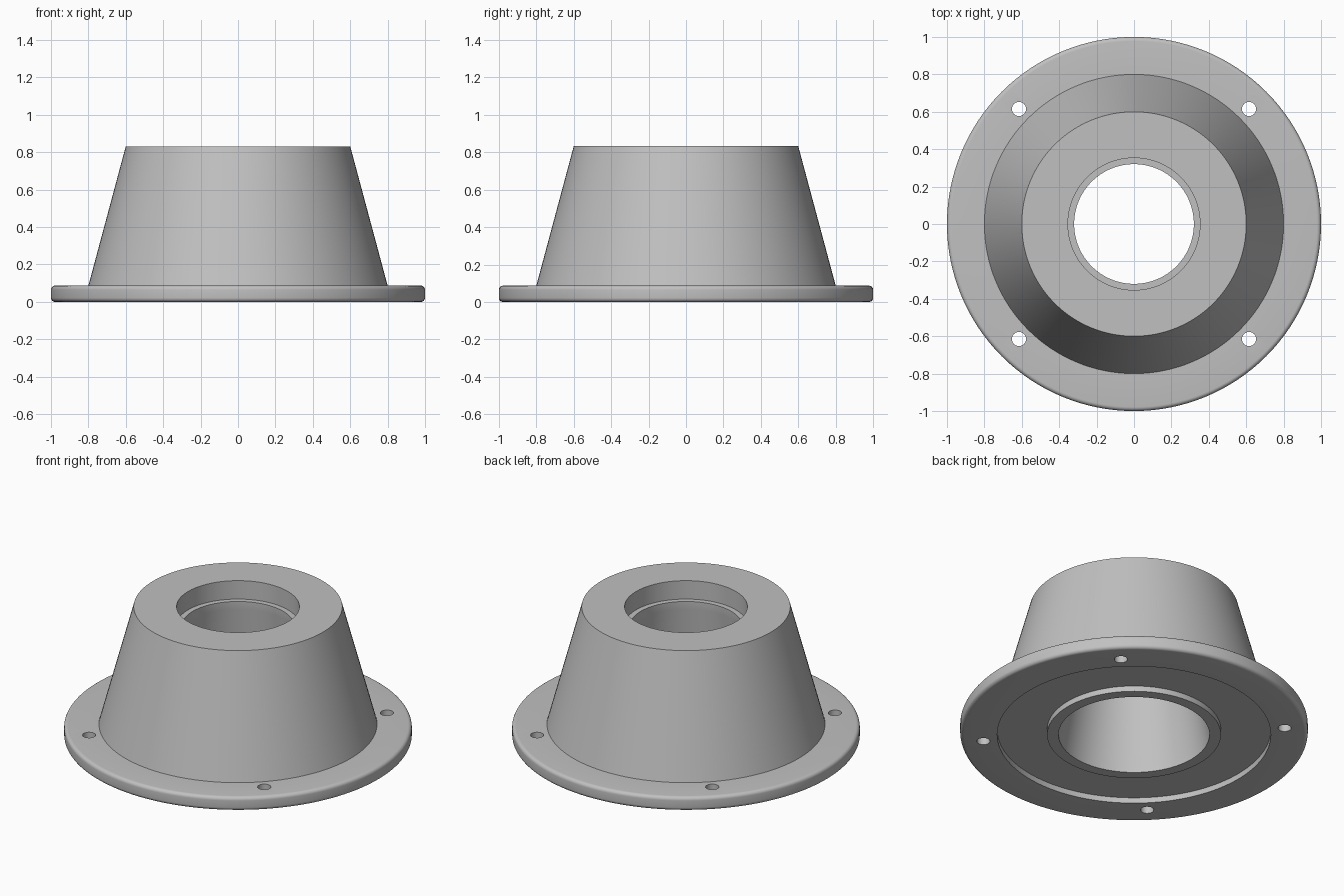
import bpy, bmesh, math
from mathutils import Matrix

if "Cube" in bpy.data.objects:
    bpy.data.objects.remove(bpy.data.objects["Cube"], do_unlink=True)

SEGMENTS = 128
FLANGE_TOP, HEIGHT, FILLET = 0.087, 0.832, 0.022

grey = bpy.data.materials.new("light grey metal")
grey.use_nodes = True
colour = (0.53, 0.53, 0.53, 1)
grey.diffuse_color = colour
grey.node_tree.nodes["Principled BSDF"].inputs["Base Color"].default_value = colour


def add_object(name, bm):
    bmesh.ops.recalc_face_normals(bm, faces=bm.faces)
    mesh = bpy.data.meshes.new(name)
    bm.to_mesh(mesh)
    bm.free()
    mesh.materials.append(grey)
    obj = bpy.data.objects.new(name, mesh)
    bpy.context.collection.objects.link(obj)
    return obj


def lathe(name, profile):
    """Revolve a closed (radius, height) outline around z."""
    bm = bmesh.new()
    rings = []
    for i in range(SEGMENTS):
        a = math.tau * i / SEGMENTS
        rings.append([bm.verts.new((r * math.cos(a), r * math.sin(a), z))
                      for r, z in profile])
    n = len(profile)
    for i, ring in enumerate(rings):
        following = rings[(i + 1) % SEGMENTS]
        for j in range(n):
            k = (j + 1) % n
            bm.faces.new((ring[j], following[j], following[k], ring[k]))
    return add_object(name, bm)


def fillet(z, start):
    """Quarter-round on the flange rim."""
    steps = 6
    angles = [math.radians(start + 90 * i / steps) for i in range(steps + 1)]
    return [(1 - FILLET + FILLET * math.cos(a), z + FILLET * math.sin(a))
            for a in angles]


# Flange, tapered hub, bearing seat, bore and underside groove
profile = (
    fillet(FILLET, -90)
    + fillet(FLANGE_TOP - FILLET, 0)
    + [(0.8, FLANGE_TOP), (0.6, HEIGHT)]
    + [(0.353, HEIGHT), (0.353, 0.715), (0.32, 0.715), (0.32, 0.665)]
    + [(0.434, 0.04), (0.434, 0)]
    + [(0.5, 0), (0.5, 0.035), (0.787, 0.035), (0.787, 0)]
)
housing = lathe("flanged_housing", profile)

# Four bolt holes through the flange
bm = bmesh.new()
for x in (-0.615, 0.615):
    for y in (-0.615, 0.615):
        bmesh.ops.create_cone(bm, cap_ends=True, segments=32, radius1=0.038,
                              radius2=0.038, depth=0.4,
                              matrix=Matrix.Translation((x, y, 0.04)))
cutter = add_object("bolt_hole_cutter", bm)
cutter.hide_render = True

bpy.ops.object.select_all(action="DESELECT")
bpy.context.view_layer.objects.active = housing
housing.select_set(True)
drill = housing.modifiers.new("bolt_holes", "BOOLEAN")
drill.operation = "DIFFERENCE"
drill.solver = "EXACT"
drill.object = cutter
bpy.ops.object.modifier_apply(modifier=drill.name)
bpy.data.objects.remove(cutter, do_unlink=True)

# Smooth round walls with crisp creases, including the taper of the bore
bpy.ops.object.shade_smooth_by_angle(angle=math.radians(20))
